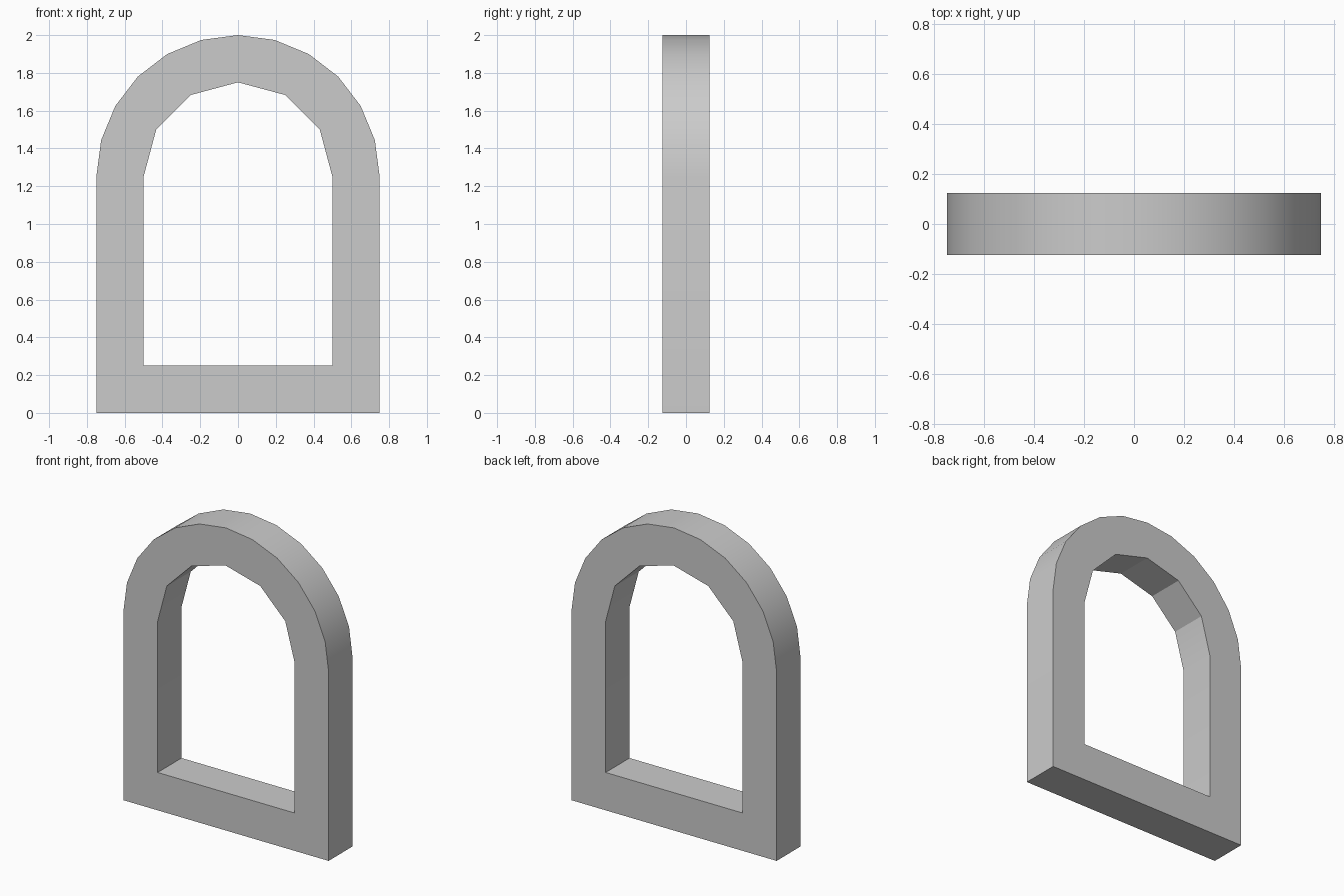
import bpy, bmesh
from math import sin, cos, pi, radians

if "Cube" in bpy.data.objects:
    bpy.data.objects.remove(bpy.data.objects["Cube"])

DEPTH, SPRING = 0.25, 1.25  # frame thickness, height where the arch begins


def outline(bm, radius, bottom, segments):
    """Arch from right to left, then the two bottom corners."""
    pts = [(radius * cos(pi * i / segments), SPRING + radius * sin(pi * i / segments))
           for i in range(segments + 1)]
    pts += [(-radius, bottom), (radius, bottom)]
    return [bm.verts.new((x, -DEPTH / 2, z)) for x, z in pts]


bm = bmesh.new()
outer = outline(bm, 0.75, 0.0, 12)
inner = outline(bm, 0.5, 0.25, 6)

# Front of the arch: two outer segments for each inner one
for i in range(6):
    bm.faces.new([outer[2 * i], outer[2 * i + 1], outer[2 * i + 2], inner[i + 1], inner[i]])

# Front of the left post, sill and right post
for o, i in (((12, 13), (6, 7)), ((13, 14), (7, 8)), ((14, 0), (8, 0))):
    bm.faces.new([outer[o[0]], outer[o[1]], inner[i[1]], inner[i[0]]])

# Thickness
front = list(bm.faces)
ext = bmesh.ops.extrude_face_region(bm, geom=front, use_keep_orig=True)
moved = [g for g in ext["geom"] if isinstance(g, bmesh.types.BMVert)]
bmesh.ops.translate(bm, verts=moved, vec=(0, DEPTH, 0))
bmesh.ops.recalc_face_normals(bm, faces=bm.faces)

mesh = bpy.data.meshes.new("arched_window_frame")
bm.to_mesh(mesh)
bm.free()
frame = bpy.data.objects.new("arched_window_frame", mesh)
bpy.context.collection.objects.link(frame)

# Smooth outer curve, faceted inner arch
bpy.context.view_layer.objects.active = frame
frame.select_set(True)
bpy.ops.object.shade_smooth_by_angle(angle=radians(20))
